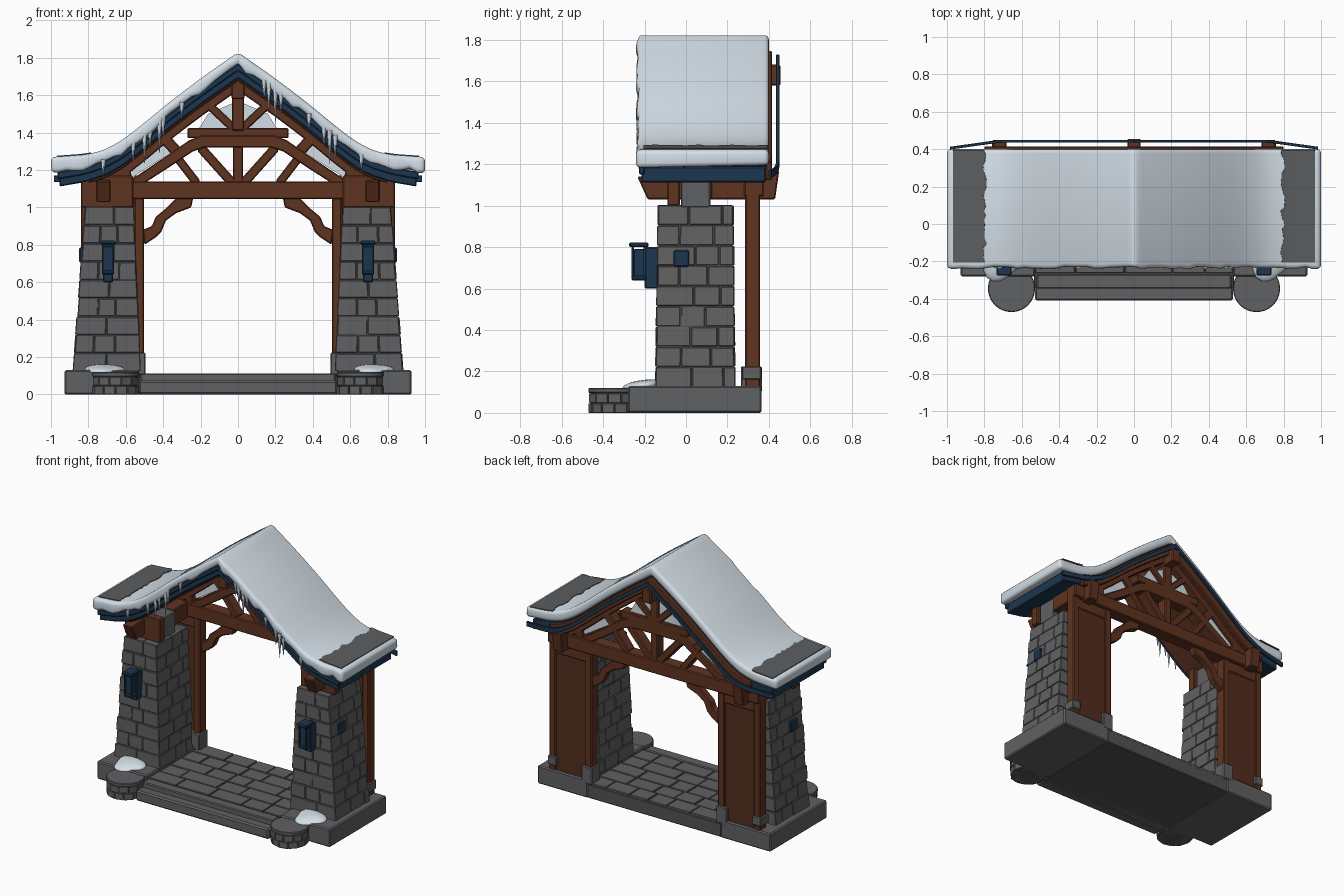
import bpy, bmesh, math, random

if "Cube" in bpy.data.objects:
    bpy.data.objects.remove(bpy.data.objects["Cube"])
random.seed(4)

def mat(name, *c):
    m = bpy.data.materials.new(name)
    m.diffuse_color = (*c, 1)
    m.use_nodes = True
    m.node_tree.nodes["Principled BSDF"].inputs["Base Color"].default_value = m.diffuse_color
    return m

STONE = mat("grey stone", .118, .119, .123)
JOINT = mat("dark joint", .085, .086, .09)
WOOD = mat("red brown wood", .115, .033, .015)
PANEL = mat("dark wood", .085, .026, .013)
BLUE = mat("navy blue", .012, .037, .078)
SNOW = mat("snow", .66, .74, .80)
SLATE = mat("slate", .108, .111, .115)

def finish(bm, name, m, bevel=0, smooth=False, segs=1):
    bmesh.ops.recalc_face_normals(bm, faces=bm.faces)
    me = bpy.data.meshes.new(name)
    bm.to_mesh(me)
    bm.free()
    me.materials.append(m)
    ob = bpy.data.objects.new(name, me)
    bpy.context.collection.objects.link(ob)
    if bevel:
        b = ob.modifiers.new("bevel", 'BEVEL')
        b.width, b.segments, b.limit_method, b.angle_limit = bevel, segs, 'ANGLE', .7
    if smooth:
        for p in me.polygons:
            p.use_smooth = True
    return ob

def hexa(bm, x0, x1, y0, y1, z0, z1, f=lambda *p: p):
    v = [bm.verts.new(f(x, y, z)) for z in (z0, z1) for x, y in ((x0, y0), (x1, y0), (x1, y1), (x0, y1))]
    for q in ((0, 1, 2, 3), (4, 5, 6, 7), (0, 1, 5, 4), (1, 2, 6, 5), (2, 3, 7, 6), (3, 0, 4, 7)):
        bm.faces.new([v[i] for i in q])

def box(name, x, y, z, m, bevel=.006, s=1):
    bm = bmesh.new()
    hexa(bm, x[0] * s, x[1] * s, *y, *z)
    return finish(bm, name, m, bevel)

def prism(name, pts, y0, y1, m, s=1, bevel=.006):
    bm = bmesh.new()
    a = [bm.verts.new((x * s, y0, z)) for x, z in pts]
    b = [bm.verts.new((x * s, y1, z)) for x, z in pts]
    bm.faces.new(a)
    bm.faces.new(b)
    n = len(pts)
    for i in range(n):
        bm.faces.new((a[i], a[(i + 1) % n], b[(i + 1) % n], b[i]))
    return finish(bm, name, m, bevel)

def beam(name, p, q, w, y0, y1, m=WOOD, s=1):
    dx, dz = q[0] - p[0], q[1] - p[1]
    k = w / 2 / math.hypot(dx, dz)
    a, b = -dz * k, dx * k
    return prism(name, [(p[0] + a, p[1] + b), (q[0] + a, q[1] + b), (q[0] - a, q[1] - b), (p[0] - a, p[1] - b)], y0, y1, m, s)

# roof curve: height of the snow surface at x
CURVE = [(0, 1.83), (.2, 1.69), (.39, 1.545), (.52, 1.435), (.66, 1.33), (.78, 1.285), (1.1, 1.262)]
def lin(x):
    for (a, b), (c, d) in zip(CURVE, CURVE[1:]):
        if x <= c:
            return b + (d - b) * (x - a) / (c - a)
    return CURVE[-1][1]
def roof(x):
    x = abs(x)
    return lin(x) if x < .06 else (lin(x - .05) + lin(x) + lin(x + .05)) / 3

def strip(name, top, bot, xmax, y0, y1, m, bevel=.006, smooth=False, wav=0, bend=0, segs=1, n=48, droop=0):
    bm = bmesh.new()
    rows = []
    for i in range(n + 1):
        x = xmax * (2 * i / n - 1)
        z, j, d = roof(x) - droop * max(0, abs(x) - .75), random.uniform(-wav, wav), -bend * max(0, abs(x) - .72)
        rows.append([bm.verts.new(p) for p in ((x, y0 + d + j * .5, z - top), (x, y0 + d + j * .5, z - bot + j),
                                               (x, y1 + d, z - bot), (x, y1 + d, z - top))])
    for a, b in zip(rows, rows[1:]):
        for k in range(4):
            bm.faces.new((a[k], a[(k + 1) % 4], b[(k + 1) % 4], b[k]))
    bm.faces.new(rows[0])
    bm.faces.new(rows[-1])
    return finish(bm, name, m, bevel, smooth, segs)

# roof layers
strip("roof_snow", 0, .075, 1, -.235, .4, SNOW, .025, True, .014, segs=3)
strip("roof_boards", .065, .14, .955, -.215, .385, BLUE, droop=.1)
strip("front_fascia_upper", .06, .1, .965, -.228, -.2, BLUE, droop=.1)
strip("roof_deck", .135, .155, .8, -.19, .39, WOOD)
strip("rear_wood_edge", .08, .165, .8, .384, .415, WOOD)
strip("rear_bargeboard", .1, .135, .985, .435, .45, BLUE, .002, bend=.14)

# bare slate patches on the eaves, with a ragged inner edge
for s in (-1, 1):
    bm = bmesh.new()
    rows = []
    for i in range(25):
        y = -.205 + .6 * i / 24
        x0 = .795 + random.uniform(-.012, .012)
        rows.append([bm.verts.new((s * x, y, roof(x) + .005)) for x in (x0, .85, .91, .968)])
    for a, b in zip(rows, rows[1:]):
        for k in range(3):
            bm.faces.new((a[k], a[k + 1], b[k + 1], b[k]))
    ob = finish(bm, "eave_slate", SLATE)
    ob.modifiers.new("thick", 'SOLIDIFY').thickness = .006

# icicles
for i, (x, l) in enumerate(((-.72, .04), (-.56, .07), (-.5, .12), (-.47, .07), (-.42, .13), (-.4, .07), (-.3, .04), (.14, .05),
                            (.165, .11), (.2, .14), (.23, .07), (.38, .05), (.46, .07), (.49, .13), (.52, .08), (.66, .05))):
    bm = bmesh.new()
    bmesh.ops.create_cone(bm, segments=6, radius1=.001, radius2=.015, depth=l + .05)
    ob = finish(bm, "icicle", SNOW, smooth=True)
    ob.location = (x, -.225, roof(x) - .05 - (l + .05) / 2)

# timber truss at the rear
Y0, Y1 = .29, .365
strip("truss_rafters", .13, .205, .8, Y0, Y1, WOOD)
box("tie_beam", (-.84, .84), (Y0 - .01, Y1 + .01), (1.045, 1.14), WOOD)
box("collar_beam", (-.27, .27), (Y0, Y1), (1.37, 1.425), WOOD)
box("arch_crown", (-.2, .2), (Y0 - .01, Y1), (1.32, 1.385), WOOD)
box("king_post_lower", (-.028, .028), (Y0, Y1), (1.13, 1.33), WOOD)
box("king_post_upper", (-.032, .032), (Y0 - .01, Y1), (1.41, 1.66), WOOD)
prism("ridge_beam", [(-.035, 1.58), (.035, 1.58), (.035, 1.68), (-.035, 1.68)], -.18, .455, WOOD)
prism("truss_snow_top", [(-.21, 1.42), (.21, 1.42), (.16, 1.5), (0, 1.57), (-.16, 1.5)], .33, .345, SNOW, bevel=0)
for s in (-1, 1):
    prism("arch_side", [(.18, 1.39), (.26, 1.36), (.42, 1.25), (.6, 1.13), (.5, 1.13), (.36, 1.22), (.24, 1.3), (.18, 1.32)], Y0 - .01, Y1, WOOD, s)
    beam("strut_inner", (.03, 1.13), (.2, 1.32), .05, Y0, Y1, s=s)
    beam("strut_outer", (.22, 1.13), (.32, 1.26), .045, Y0, Y1, s=s)
    beam("strut_upper", (.02, 1.42), (.17, 1.56), .045, Y0, Y1, s=s)
    beam("strut_side", (.33, 1.3), (.42, 1.4), .06, Y0, Y1, s=s)
    beam("strut_eave", (.59, 1.13), (.62, 1.25), .06, Y0, Y1, s=s)
    prism("truss_snow_side", [(.36, 1.29), (.6, 1.14), (.6, 1.2), (.47, 1.3), (.38, 1.34)], .33, .345, SNOW, s, 0)
    prism("knee_brace", [(.5, .8), (.44, .84), (.41, .87), (.385, .93), (.33, .97), (.25, 1.0), (.24, 1.05),
                         (.33, 1.05), (.38, 1.0), (.44, .95), (.46, .9), (.51, .88)], .3, .35, WOOD, s)
    # rear wall panel with posts
    box("rear_panel", (.54, .82), (.3, .345), (.12, 1.1), PANEL, s=s)
    for a, b in ((.503, .555), (.79, .84)):
        box("rear_post", (a, b), (.285, .358), (.12, 1.17), WOOD, s=s)
    box("panel_rail", (.54, .8), (.295, .352), (.97, 1.05), WOOD, s=s)
    box("post_plinth", (.495, .58), (.265, .366), (.1, .225), STONE, s=s)
    box("outer_post_plinth", (.78, .85), (.27, .364), (.16, .225), STONE, s=s)
    # carrying beam along the depth, with tapered ends
    bm = bmesh.new()
    def taper(x, y, z):
        if y < 0:
            return (x, y + .05 * (z < 1.1), z)
        return (x, y - (.03 if z > 1.1 else .05), z + .03 * (z > 1.1))
    hexa(bm, .682 * s, .758 * s, -.235, .48, 1.03, 1.14, taper)
    finish(bm, "eave_beam", WOOD, .006)
    box("pillar_crossbeam", (.56, .84), (-.09, -.03), (1.0, 1.17), WOOD, s=s)
    box("pillar_rear_crossbeam", (.6, .83), (.12, .29), (1.03, 1.15), WOOD, s=s)
    box("pillar_cap", (.58, .82), (-.025, .118), (.99, 1.15), STONE, s=s)

# stone pillars: tapered courses of separate blocks
for s in (-1, 1):
    def shape(u, v, w):
        xo, xi = .882 - .065 * w, .52 + .038 * w
        y0, y1 = -.147 + .012 * w, .236 - .008 * w
        return (s * (xi + (xo - xi) * u), y0 + (y1 - y0) * v, .125 + .88 * w)
    bm = bmesh.new()
    hexa(bm, .014, .986, .014, .986, 0, .995, shape)
    finish(bm, "pillar_core", JOINT)
    bm = bmesh.new()
    courses = 9
    for c in range(courses):
        w0, w1 = c / courses, (c + 1) / courses - .003
        a = random.uniform(.24, .34) if c % 2 else random.uniform(.4, .5)
        b = random.uniform(.62, .75) if c % 2 else random.uniform(.78, .86)
        for v0, v1 in ((0, a), (a, b), (b, 1)):
            cuts = [0, random.uniform(.25, .4), random.uniform(.62, .75), 1] if (c + (v0 > 0)) % 2 else [0, random.uniform(.4, .6), 1]
            for u0, u1 in zip(cuts, cuts[1:]):
                e = random.uniform(-.01, .01)
                hexa(bm, u0 + (.005 if u0 else e), u1 - (.005 if u1 < 1 else e),
                     v0 + (.005 if v0 else e), v1 - (.005 if v1 < 1 else e), w0, w1 + random.uniform(-.003, .002), shape)
    finish(bm, "pillar_stones", STONE, .004)
    box("pillar_side_plate", (.82, .849), (-.06, .015), (.705, .785), BLUE, s=s)

    # lantern on the pillar front
    box("lantern_back_plate", (.668, .722), (-.2, -.135), (.6, .8), BLUE, s=s)
    box("lantern_glass", (.672, .718), (-.25, -.2), (.66, .79), BLUE, .002, s)
    for x in (.664, .716):
        for y in (-.262, -.205):
            box("lantern_bar", (x, x + .01), (y, y + .01), (.655, .8), BLUE, .001, s)
    box("lantern_cap", (.655, .735), (-.275, -.18), (.8, .822), BLUE, s=s)
    box("lantern_base", (.662, .728), (-.264, -.19), (.64, .662), BLUE, s=s)

    # base block and round brick pedestal
    box("base_block", (.53, .928), (-.28, .365), (0, .13), STONE, .008, s)
    def ring(t, r, z):
        return (s * .655 + r * math.cos(t), -.345 + r * math.sin(t), z)
    bm = bmesh.new()
    for c in range(2):
        for k in range(12):
            t = 2 * math.pi * (k + c * .5) / 12
            hexa(bm, t + .012, t + 2 * math.pi / 12 - .012, .06, .125 + random.uniform(-.002, .003), c * .048, c * .048 + .046, ring)
    finish(bm, "pedestal_bricks", STONE, .003)
    for nm, r, z, d, m in (("pedestal_core", .117, .05, .1, JOINT), ("pedestal_top", .126, .108, .024, STONE)):
        bm = bmesh.new()
        bmesh.ops.create_cone(bm, cap_ends=True, segments=32, radius1=r, radius2=r, depth=d)
        finish(bm, nm, m, .004).location = (s * .655, -.345, z)

    # snow drift at the pillar foot
    bm = bmesh.new()
    bmesh.ops.create_uvsphere(bm, u_segments=20, v_segments=10, radius=1)
    for v in bm.verts:
        k = 1 + .12 * math.sin(3 * math.atan2(v.co.y, v.co.x) + 1)
        v.co = (v.co.x * .105 * k, v.co.y * .095 * k, v.co.z * .026 + v.co.y * .012)
    finish(bm, "snow_drift", SNOW, smooth=True).location = (s * .72, -.205, .133)

# central floor, paving and front step
box("floor_slab", (-.535, .535), (-.335, .36), (0, .1), JOINT)
box("floor_front_edge", (-.52, .52), (-.345, -.27), (.0, .112), STONE)
box("front_step", (-.53, .53), (-.41, -.33), (0, .075), STONE, .01)
bm = bmesh.new()
for r in range(5):
    y0 = -.265 + r * .125
    x = -.53
    while x < .52:
        x1 = min(.53, x + random.uniform(.13, .3))
        if x1 > .46:
            x1 = .53
        hexa(bm, x + .003, x1 - .003, y0 + .003, y0 + .122, .05, .111 + random.uniform(-.002, .002))
        x = x1
finish(bm, "paving_stones", STONE, .003)
